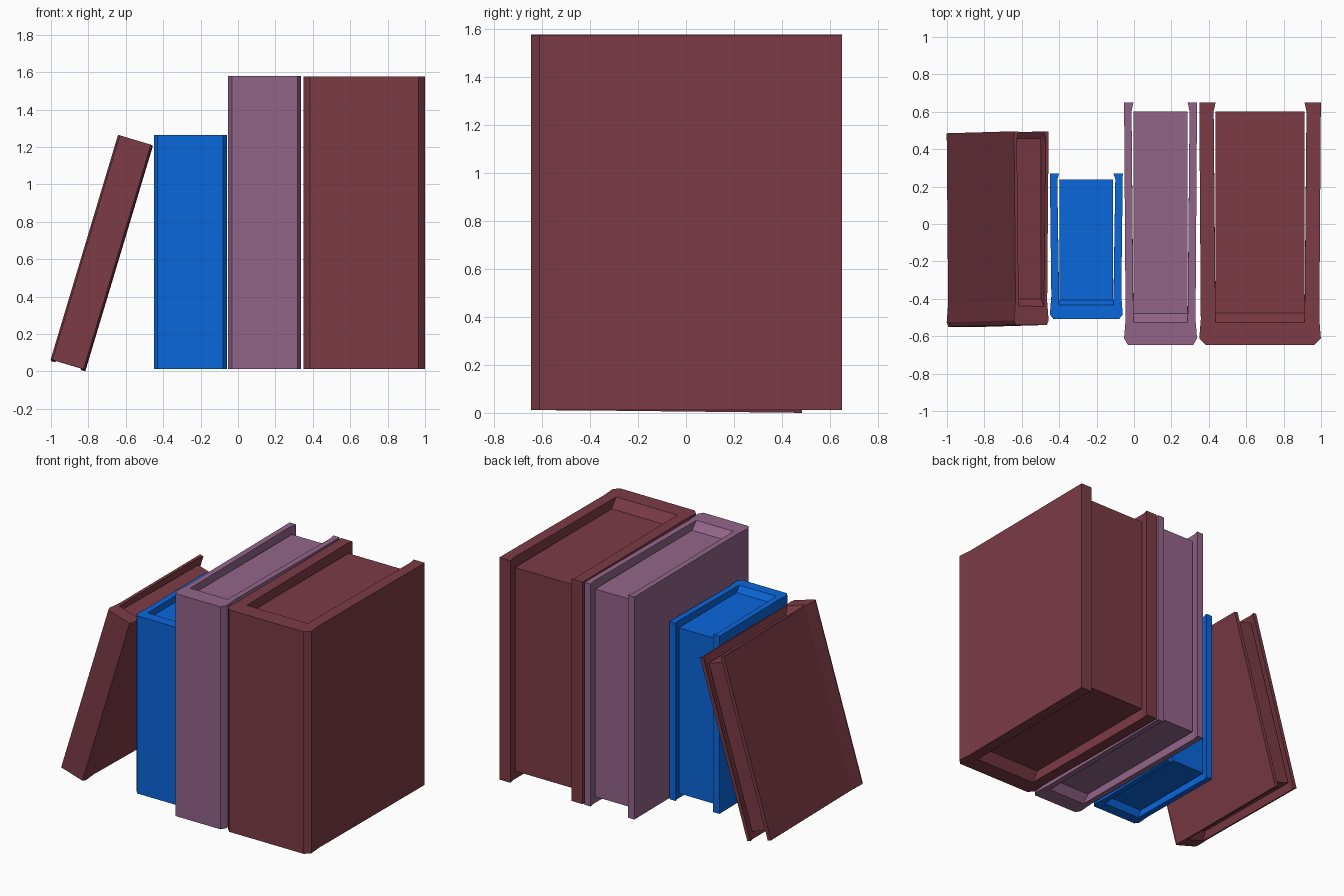
import bpy, bmesh
from math import radians
from mathutils import Matrix

if "Cube" in bpy.data.objects:
    bpy.data.objects.remove(bpy.data.objects["Cube"])


def material(name, rgb):
    m = bpy.data.materials.new(name)
    m.diffuse_color = (*rgb, 1)
    m.use_nodes = True
    m.node_tree.nodes["Principled BSDF"].inputs["Base Color"].default_value = m.diffuse_color
    return m


def add_object(name, bm, mat, matrix):
    bmesh.ops.recalc_face_normals(bm, faces=bm.faces[:])
    bmesh.ops.dissolve_limit(bm, angle_limit=radians(0.1), verts=bm.verts[:], edges=bm.edges[:])
    me = bpy.data.meshes.new(name)
    bm.to_mesh(me)
    bm.free()
    me.materials.append(mat)
    ob = bpy.data.objects.new(name, me)
    ob.matrix_world = matrix
    bpy.context.collection.objects.link(ob)
    return ob


def book(name, mat, center, size, board, chamfer, spine, slope, tip, depth, rot=Matrix()):
    """board: cover thickness, chamfer: spine corner cut (x, y), spine: spine thickness,
    slope: run of the sloped recess wall, tip: board overhang, depth: page inset in z."""
    w, l, h = (s / 2 for s in size)
    matrix = Matrix.Translation(center) @ rot
    cx, cy = chamfer

    def profile(spine_in):
        i = w - board
        half = [(w - cx, -l), (w, -l + cy), (w - 0.008, -l + cy + 0.1), (w, l),
                (i, l), (i + 0.01, l - tip), (i, -l + spine_in)]
        return half + [(-x, y) for x, y in reversed(half)]

    # cover: U-shaped profile, with the spine sloping inward down to the pages
    bm = bmesh.new()
    rings = []
    for z, s in ((-h, spine), (-h + depth, spine + slope), (h - depth, spine + slope), (h, spine)):
        rings.append([bm.verts.new((x, y, z)) for x, y in profile(s)])
    n = len(rings[0])
    for a, b in zip(rings, rings[1:]):
        for k in range(n):
            j = (k + 1) % n
            bm.faces.new((a[k], a[j], b[j], b[k]))
    # end rims, built from matching left and right strips
    for ring in (rings[0], rings[-1]):
        bm.faces.new(ring)
    add_object(name + "_cover", bm, mat, matrix)

    # page block
    bm = bmesh.new()
    y0, y1 = -l + spine + slope - 0.01, l - tip
    bmesh.ops.create_cube(bm, size=1, matrix=Matrix.Translation((0, (y0 + y1) / 2, 0))
                          @ Matrix.Diagonal((2 * (w - board) - 0.002, y1 - y0, 2 * (h - depth), 1)))
    add_object(name + "_pages", bm, mat, matrix)


maroon = material("maroon", (0.20, 0.043, 0.06))
blue = material("blue", (0.003, 0.135, 0.72))
purple = material("purple", (0.29, 0.13, 0.25))

# upright books
book("thick_book", maroon, (0.674, 0.002, 0.794), (0.65, 1.296, 1.563),
     0.087, (0.035, 0.035), 0.12, 0.05, 0.048, 0.065)
book("purple_book", purple, (0.142, 0.002, 0.795), (0.39, 1.296, 1.566),
     0.05, (0.02, 0.035), 0.12, 0.048, 0.048, 0.052)
book("blue_book", blue, (-0.255, -0.119, 0.638), (0.39, 0.78, 1.25),
     0.05, (0.02, 0.025), 0.075, 0.028, 0.032, 0.042)
# leaning book
lean = Matrix.Rotation(radians(-0.5), 4, 'X') @ Matrix.Rotation(radians(16.7), 4, 'Y')
book("leaning_book", maroon, (-0.729, -0.0275, 0.6325), (0.193, 1.035, 1.253),
     0.026, (0.01, 0.025), 0.1, 0.04, 0.038, 0.052, lean)
